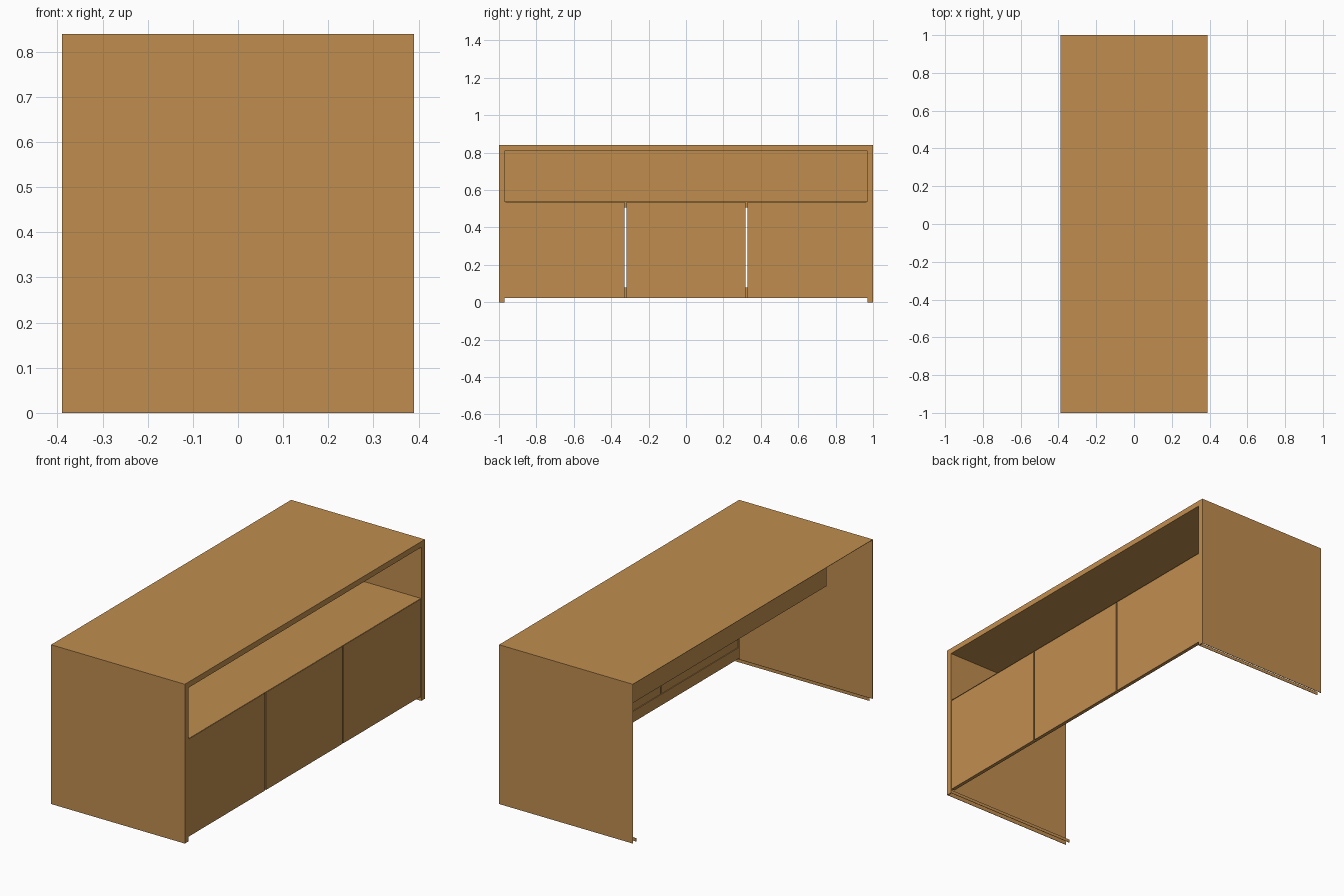
import bpy

if "Cube" in bpy.data.objects:
    bpy.data.objects.remove(bpy.data.objects["Cube"])

wood = bpy.data.materials.new("warm_wood")
wood.diffuse_color = (0.53, 0.27, 0.078, 1)
wood.use_nodes = True
wood.node_tree.nodes["Principled BSDF"].inputs["Base Color"].default_value = wood.diffuse_color


def box(name, x0, x1, y0, y1, z0, z1):
    """Axis-aligned box from its limits."""
    bpy.ops.mesh.primitive_cube_add(size=1)
    ob = bpy.context.object
    ob.name = name
    for v in ob.data.vertices:
        v.co = ((x0, x1)[v.co.x > 0], (y0, y1)[v.co.y > 0], (z0, z1)[v.co.z > 0])
    ob.data.materials.append(wood)
    return ob


def span(s, a, b):
    return sorted((s * a, s * b))


X, Y, H = 0.39, 1.0, 0.84      # half depth, half length, height
T, RIM = 0.002, 0.03           # sheet thickness, front rim width
IN = Y - RIM                   # inner half length
BACK = -0.138                  # rear of the open compartment
SHELF = 0.54

# Thin outer shell: top and two sides, with a wider rim on the +x side
box("desk_top", -X, X, -Y, Y, H - T, H)
box("top_rim", X - 0.004, X, -IN, IN, H - RIM, H - T)
for s, side in ((1, "left"), (-1, "right")):
    box(side + "_side_panel", -X, X, *span(s, Y - T, Y), 0, H - T)
    box(side + "_side_rim", X - 0.004, X, *span(s, IN, Y - T), 0, H - T)
    # low lip along the inside of each side panel
    box(side + "_bottom_lip", -X, X - 0.004, *span(s, IN, IN + T), 0, 0.017)
    # compartment side lining
    box(side + "_compartment_side", BACK, X - 0.004, *span(s, IN, IN + T),
        SHELF, H - RIM)
    # narrow stile closing the slit beside the outer doors
    box(side + "_stile", 0.368, X - 0.004, *span(s, IN - 0.004, IN), 0.022, SHELF - T)

# Open compartment lining above the doors
box("compartment_shelf", BACK, X - 0.002, -IN, IN, SHELF - T, SHELF)
box("compartment_ceiling", BACK, X - 0.004, -IN, IN, H - RIM, H - RIM + T)
box("compartment_back", BACK - T, BACK, -IN, IN, SHELF - T, H - RIM + T)

# Three door panels with thin stretcher rails behind them
for i in (-1, 0, 1):
    c = i * 0.6467
    box(f"door_{i + 2}", 0.372, 0.387, c - 0.319, c + 0.319, 0.022, 0.536)
box("upper_rail", 0.368, 0.372, -IN, IN, 0.508, SHELF - T)
box("lower_rail", 0.368, 0.372, -IN, IN, 0.022, 0.08)
